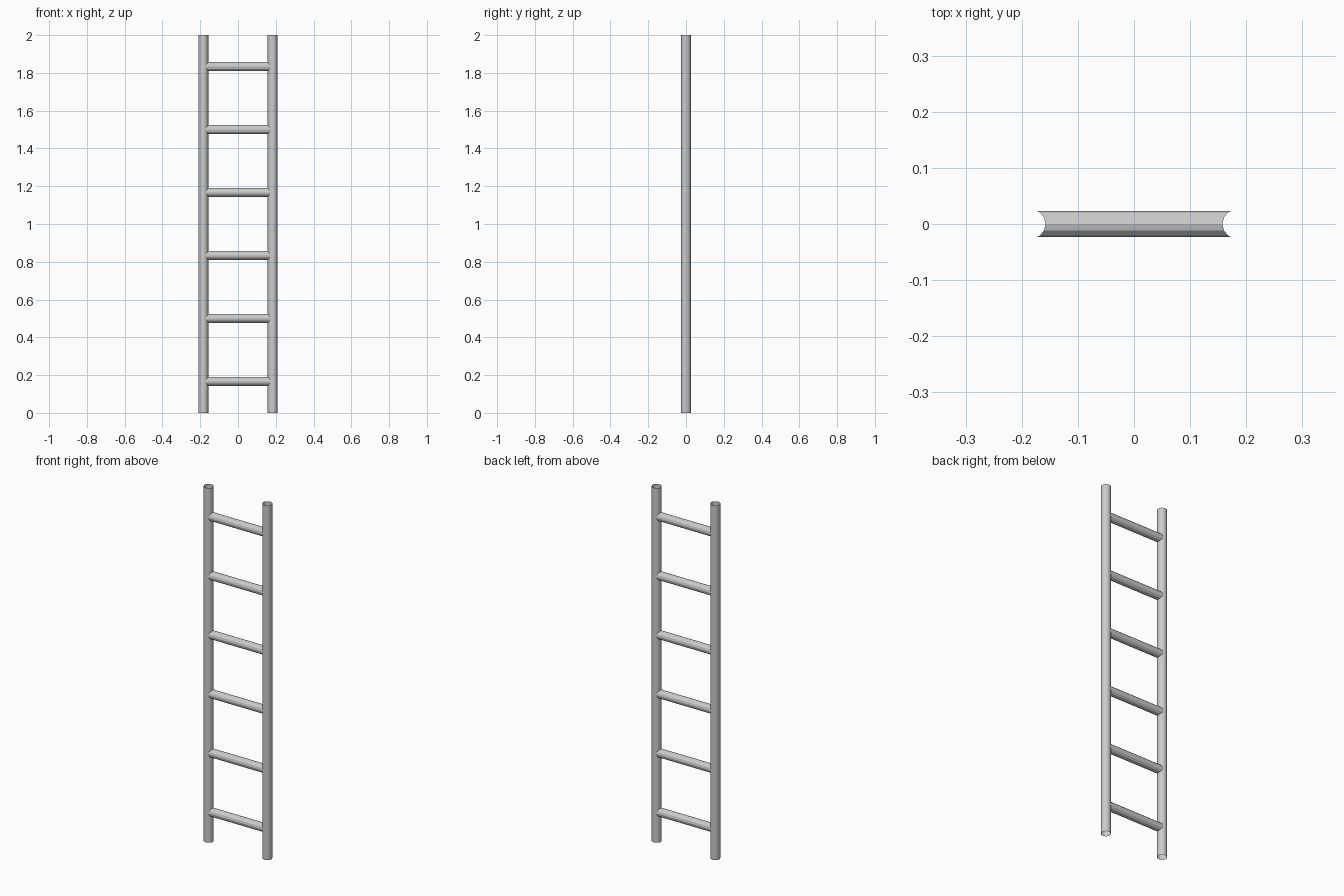
import bpy, bmesh, math

if "Cube" in bpy.data.objects:
    bpy.data.objects.remove(bpy.data.objects["Cube"])

RAIL_X, RAIL_R, RUNG_R = 0.183, 0.0255, 0.0235
RUNG_SIDES, RUNGS, HEIGHT = 12, 6, 2.0


def tube(name, rings, smooth):
    """Open-ended tube skinned between two rings of points."""
    bm = bmesh.new()
    a, b = [[bm.verts.new(p) for p in ring] for ring in rings]
    n = len(a)
    for i in range(n):
        j = (i + 1) % n
        f = bm.faces.new((a[i], a[j], b[j], b[i]))
        f.smooth = smooth
    mesh = bpy.data.meshes.new(name)
    bm.to_mesh(mesh)
    bm.free()
    obj = bpy.data.objects.new(name, mesh)
    bpy.context.collection.objects.link(obj)


# Side rails: tall open tubes
for name, side in (("left_rail", -1), ("right_rail", 1)):
    angles = [2 * math.pi * i / 24 for i in range(24)]
    rings = [[(side * RAIL_X + RAIL_R * math.cos(t), RAIL_R * math.sin(t), z)
              for t in angles] for z in (0, HEIGHT)]
    tube(name, rings, True)

# Rungs: faceted tubes whose ends are saddled to fit the rails
step = HEIGHT / RUNGS
for k in range(RUNGS):
    z = step * (k + 0.5)
    rings = [[], []]
    for i in range(RUNG_SIDES):
        t = 2 * math.pi * i / RUNG_SIDES
        y, dz = RUNG_R * math.cos(t), RUNG_R * math.sin(t)
        end = RAIL_X - math.sqrt(RAIL_R ** 2 - y ** 2)
        rings[0].append((-end, y, z + dz))
        rings[1].append((end, y, z + dz))
    tube(f"rung_{k + 1}", rings, False)
    # tube winding: ring order gives outward normals along +x
